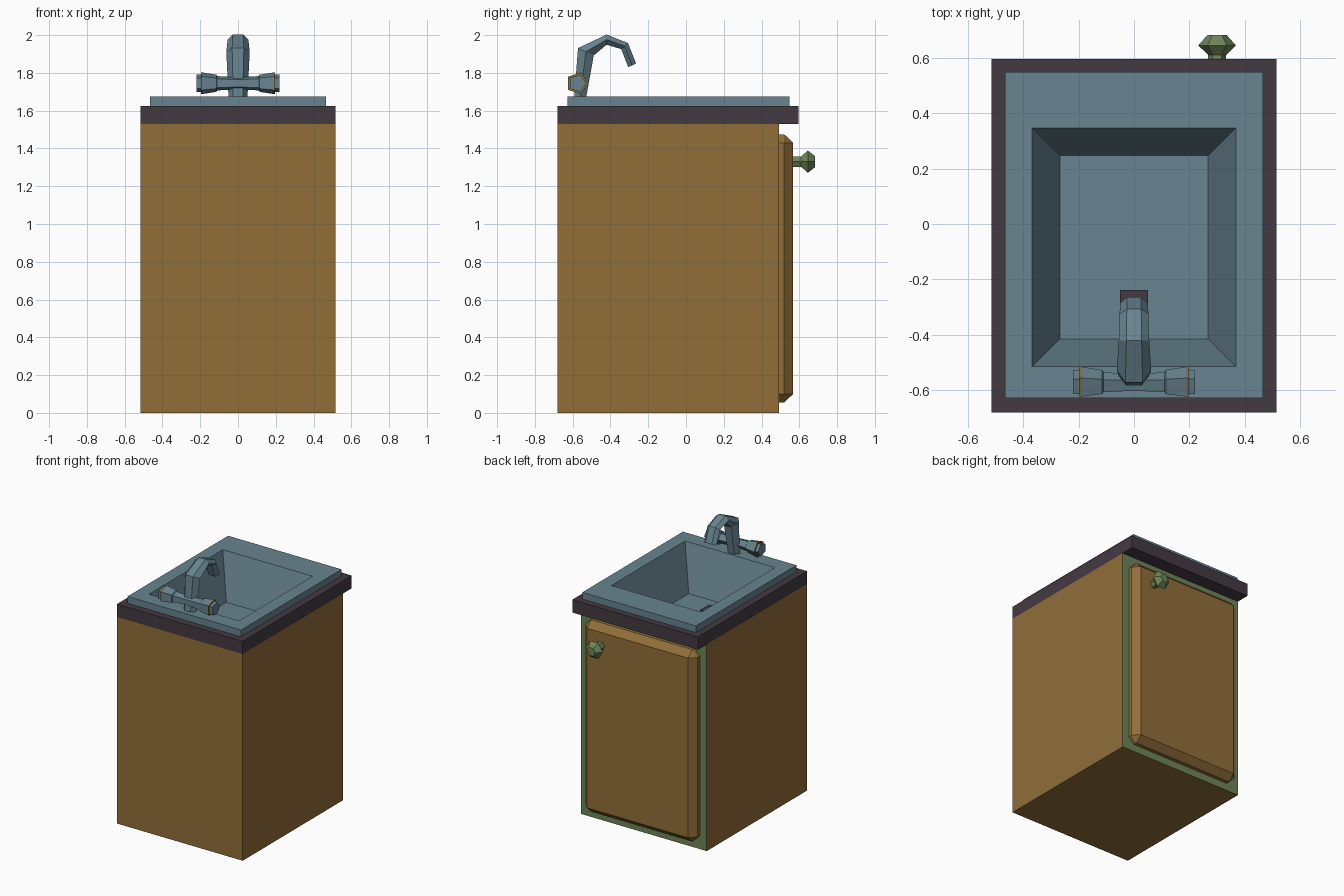
import bpy, bmesh, math
from mathutils import Vector

if "Cube" in bpy.data.objects:
    bpy.data.objects.remove(bpy.data.objects["Cube"])


def material(name, r, g, b):
    m = bpy.data.materials.new(name)
    m.diffuse_color = [((c / 255 + 0.055) / 1.055) ** 2.4 for c in (r, g, b)] + [1]
    m.use_nodes = True
    m.node_tree.nodes["Principled BSDF"].inputs["Base Color"].default_value = m.diffuse_color
    return m


WOOD = material("wood_brown", 145, 110, 57)
GREEN = material("olive_green", 110, 133, 88)
DARK = material("counter_dark", 68, 58, 66)
BLUE = material("sink_blue", 104, 132, 144)


def finish(bm, name, *mats):
    bmesh.ops.recalc_face_normals(bm, faces=bm.faces)
    me = bpy.data.meshes.new(name)
    bm.to_mesh(me)
    bm.free()
    for m in mats:
        me.materials.append(m)
    ob = bpy.data.objects.new(name, me)
    bpy.context.collection.objects.link(ob)
    return ob


def loft(rings, cap_start=True, cap_end=True, closed=False):
    """Skin a list of point rings into a bmesh."""
    bm = bmesh.new()
    vs = [[bm.verts.new(p) for p in r] for r in rings]
    n = len(vs[0])
    pairs = list(zip(vs, vs[1:])) + ([(vs[-1], vs[0])] if closed else [])
    for a, b in pairs:
        for i in range(n):
            j = (i + 1) % n
            bm.faces.new((a[i], a[j], b[j], b[i]))
    if cap_start and not closed:
        bm.faces.new(vs[0])
    if cap_end and not closed:
        bm.faces.new(vs[-1])
    return bm


def rect(hx, y0, y1, z):
    return [(-hx, y0, z), (hx, y0, z), (hx, y1, z), (-hx, y1, z)]


def rect_y(hx, z0, z1, y, c=0):
    return [(-hx + c, y, z0 + c), (hx - c, y, z0 + c), (hx - c, y, z1 - c), (-hx + c, y, z1 - c)]


# Cabinet, open under the counter so the basin stays visible; green back face
bm = loft([rect(0.515, -0.68, 0.493, 0), rect(0.515, -0.68, 0.493, 1.53)], cap_end=False)
bm.normal_update()
for f in bm.faces:
    if f.calc_center_median().y > 0.49:
        f.material_index = 1
finish(bm, "cabinet", WOOD, GREEN)

# Door with chamfered front and cut corners
def door_ring(y, inset, cut):
    hx, z0, z1 = 0.46 - inset, 0.055 + inset, 1.475 - inset
    return [(-hx + cut, y, z0), (hx - cut, y, z0), (hx, y, z0 + cut), (hx, y, z1 - cut),
            (hx - cut, y, z1), (-hx + cut, y, z1), (-hx, y, z1 - cut), (-hx, y, z0 + cut)]

finish(loft([door_ring(0.49, 0, 0.045), door_ring(0.52, 0, 0.045),
             door_ring(0.567, 0.045, 0.001)]), "door", WOOD)

# Door knob
def knob_ring(y, r, n=6):
    return [(0.3 + r * math.cos(i * math.tau / n), y, 1.33 + r * math.sin(i * math.tau / n))
            for i in range(n)]

finish(loft([knob_ring(y, r) for y, r in
             ((0.56, 0.032), (0.61, 0.032), (0.645, 0.068), (0.683, 0.034))]), "door_knob", GREEN)

# Countertop frame
finish(loft([rect(0.515, -0.68, 0.595, 1.53), rect(0.515, -0.68, 0.595, 1.625),
             rect(0.39, -0.535, 0.365, 1.625), rect(0.39, -0.535, 0.365, 1.53)],
            closed=True), "countertop", DARK)

# Sink rim and sloping basin
finish(loft([rect(0.465, -0.628, 0.548, 1.625), rect(0.465, -0.628, 0.548, 1.675),
             rect(0.368, -0.515, 0.347, 1.675), rect(0.268, -0.415, 0.247, 1.35)],
            cap_start=False), "sink_basin", BLUE)

# Drain plate on the basin floor
finish(loft([rect(0.05, -0.34, -0.238, 1.351), rect(0.05, -0.34, -0.238, 1.356)]),
       "drain", DARK)

# Spout: hexagonal section swept along a bent path (y, z, half width, half depth, tilt)
spout = []
for y, z, w, d, tilt in ((-0.56, 1.67, 0.05, 0.032, 5), (-0.53, 1.912, 0.062, 0.046, -25),
                         (-0.42, 1.976, 0.055, 0.027, -90), (-0.325, 1.942, 0.052, 0.024, -138),
                         (-0.285, 1.84, 0.05, 0.023, -155)):
    a = math.radians(tilt)
    ring = []
    for u, v in ((1, 0), (0.5, 1), (-0.5, 1), (-1, 0), (-0.5, -1), (0.5, -1)):
        ring.append((u * w, y + v * d * math.cos(a), z + v * d * math.sin(a)))
    spout.append(ring)
finish(loft(spout), "spout", BLUE)

# Handles: five-sided lathed shape with a brown ring before the end cap, on both sides
for side, label in ((1, "right"), (-1, "left")):
    rings = []
    for x, r in ((0.0, 0.034), (0.05, 0.036), (0.11, 0.04), (0.115, 0.048), (0.19, 0.06),
                 (0.197, 0.06), (0.197, 0.048), (0.22, 0.048)):
        rings.append([(side * x, -0.575 + r * math.cos(math.radians(72 * i + 162 - 90)),
                       1.745 + r * math.sin(math.radians(72 * i + 162 - 90))) for i in range(5)])
    bm = loft(rings)
    for f in bm.faces:
        xs = [abs(v.co.x) for v in f.verts]
        if min(xs) > 0.185 and max(xs) < 0.2:
            f.material_index = 1
    finish(bm, label + "_tap_handle", BLUE, WOOD)
